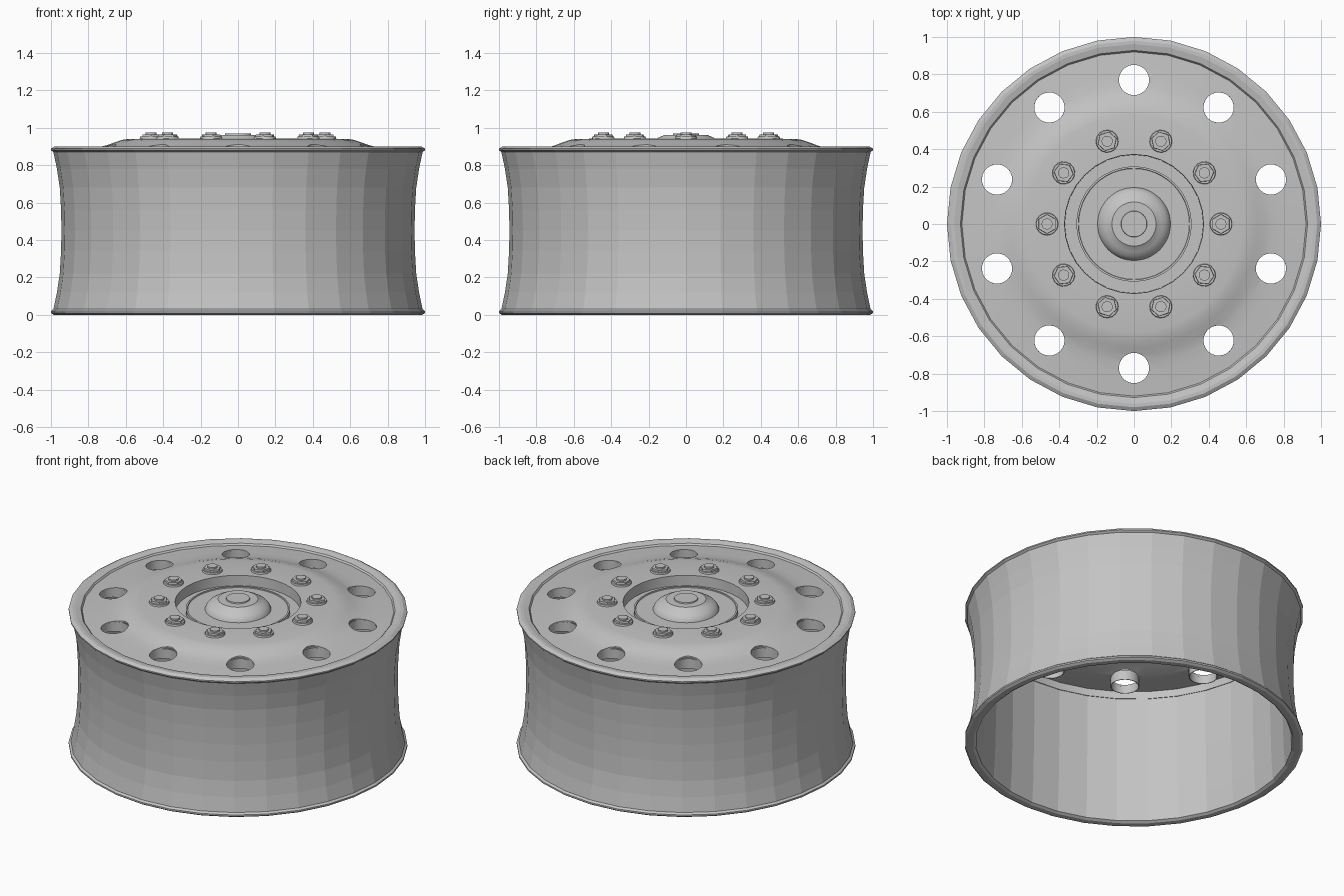
import bpy
import bmesh
from math import cos, sin, pi, radians
from mathutils import Matrix

cube = bpy.data.objects.get("Cube")
if cube:
    bpy.data.objects.remove(cube, do_unlink=True)

steel = bpy.data.materials.new("grey steel")
steel.use_nodes = True
grey = (0.55, 0.55, 0.55, 1)
steel.diffuse_color = grey
steel.node_tree.nodes["Principled BSDF"].inputs["Base Color"].default_value = grey


def finish(bm, name):
    """Turn a bmesh into a named steel object."""
    bmesh.ops.recalc_face_normals(bm, faces=bm.faces[:])
    mesh = bpy.data.meshes.new(name)
    bm.to_mesh(mesh)
    bm.free()
    mesh.materials.append(steel)
    obj = bpy.data.objects.new(name, mesh)
    bpy.context.collection.objects.link(obj)
    return obj


def lathe(name, profile, sides, closed=False):
    """Spin a (radius, height) profile about the z axis."""
    bm = bmesh.new()
    points = [bm.verts.new((r, 0, z)) for r, z in profile]
    edges = [bm.edges.new(pair) for pair in zip(points, points[1:])]
    if closed:
        edges.append(bm.edges.new((points[-1], points[0])))
    bmesh.ops.spin(bm, geom=points + edges, cent=(0, 0, 0), axis=(0, 0, 1),
                   angle=2 * pi, steps=sides, use_duplicate=False)
    bmesh.ops.remove_doubles(bm, verts=bm.verts[:], dist=0.0005)
    return finish(bm, name)


def smooth(obj, angle):
    bpy.ops.object.select_all(action="DESELECT")
    obj.select_set(True)
    bpy.context.view_layer.objects.active = obj
    bpy.ops.object.shade_smooth_by_angle(angle=radians(angle))


def cylinder(bm, x, y, low, high, r_low, r_high, sides, turn=0):
    place = Matrix.Translation((x, y, (low + high) / 2)) @ Matrix.Rotation(turn, 4, "Z")
    bmesh.ops.create_cone(bm, cap_ends=True, segments=sides, radius1=r_low,
                          radius2=r_high, depth=high - low, matrix=place)


def around(radius, start):
    """Ten evenly spaced places on a circle."""
    for i in range(10):
        a = radians(start + 36 * i)
        yield radius * cos(a), radius * sin(a), a


# Faceted barrel with a lip at each end
lathe("rim_barrel", [
    (0.95, 0), (0.985, 0), (1, 0.01), (1, 0.02), (0.987, 0.03), (0.968, 0.12),
    (0.953, 0.22), (0.946, 0.34), (0.944, 0.45), (0.946, 0.56), (0.953, 0.68),
    (0.968, 0.78), (0.987, 0.87), (1, 0.88), (1, 0.888), (0.98, 0.9),
    (0.962, 0.9), (0.928, 0.892), (0.912, 0.87), (0.912, 0.82),
    (0.917, 0.45), (0.925, 0.15), (0.935, 0.01)], 32, closed=True)

# Pressed sheet disc with a raised centre, a sunken hub seat and an edge flange
disc = lathe("wheel_disc", [
    (0, 0.876), (0.37, 0.876), (0.372, 0.942), (0.58, 0.941),
    (0.62, 0.935), (0.66, 0.922), (0.7, 0.907), (0.74, 0.897), (0.8, 0.891),
    (0.92, 0.882), (0.92, 0.825), (0.908, 0.825), (0.906, 0.872),
    (0.8, 0.879), (0.74, 0.885), (0.66, 0.91), (0.58, 0.929),
    (0.386, 0.93), (0.383, 0.864), (0, 0.864)], 32)

# Ten vent holes cut through the disc
bm = bmesh.new()
for x, y, a in around(0.77, 18):
    cylinder(bm, x, y, 0.7, 1.1, 0.081, 0.081, 24)
cutter = finish(bm, "vent_hole_cutter")
cutter.hide_render = True
cut = disc.modifiers.new("vent holes", "BOOLEAN")
cut.operation = "DIFFERENCE"
cut.solver = "EXACT"
cut.object = cutter
bpy.ops.object.select_all(action="DESELECT")
disc.select_set(True)
bpy.context.view_layer.objects.active = disc
bpy.ops.object.modifier_apply(modifier=cut.name)
bpy.data.objects.remove(cutter, do_unlink=True)
smooth(disc, 35)

# Sleeve under each vent hole, its top sheared to meet the sloping disc
sleeve = lathe("vent_sleeve", [
    (0.081, 0.83), (0.085, 0.83), (0.085, 0.886), (0.081, 0.886)], 24, closed=True)
for v in sleeve.data.vertices:
    if v.co.z > 0.85:
        v.co.z -= 0.1 * v.co.x
smooth(sleeve, 35)
for i, (x, y, a) in enumerate(around(0.77, 18)):
    part = sleeve
    if i:
        part = sleeve.copy()
        bpy.context.collection.objects.link(part)
    part.location = (x, y, 0)
    part.rotation_euler.z = a

# Hub plate, and a flared cap with a flat top and raised button
hub = lathe("hub_cap", [
    (0, 0.87), (0.308, 0.87), (0.308, 0.902), (0.298, 0.902), (0.296, 0.897),
    (0.195, 0.897), (0.19, 0.912), (0.175, 0.93), (0.15, 0.946),
    (0.122, 0.958), (0.118, 0.962), (0.07, 0.962), (0.068, 0.969),
    (0, 0.969)], 48)
smooth(hub, 28)

# Wheel nuts: washer, hexagon and stud
bm = bmesh.new()
for x, y, a in around(0.465, 0):
    cylinder(bm, x, y, 0.935, 0.952, 0.062, 0.058, 16, a)
    cylinder(bm, x, y, 0.95, 0.964, 0.053, 0.051, 6, a)
    cylinder(bm, x, y, 0.96, 0.974, 0.03, 0.03, 12, a)
nuts = finish(bm, "wheel_nuts")
smooth(nuts, 28)
